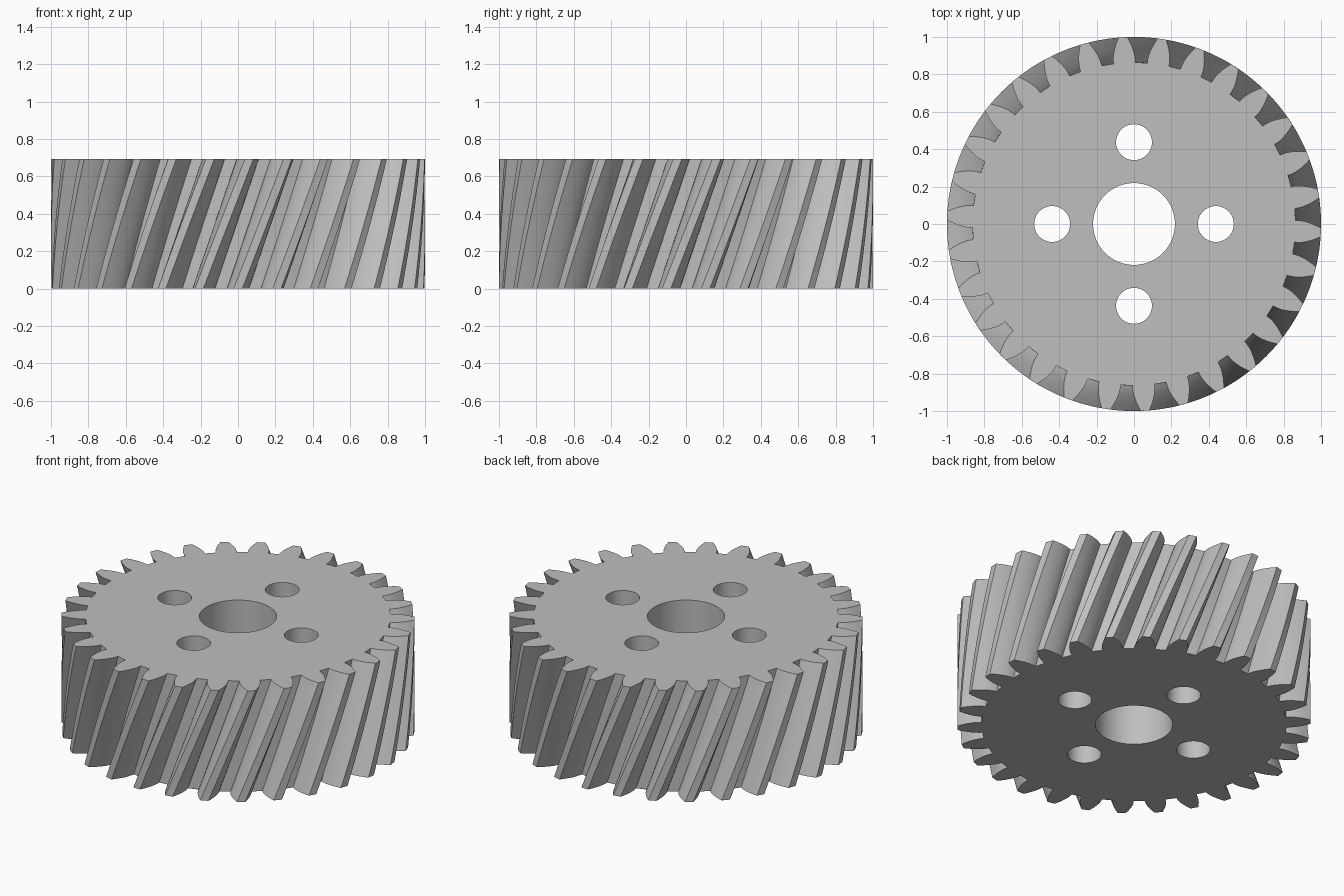
import bpy
import bmesh
from math import sin, cos, tan, acos, sqrt, pi, radians

cube = bpy.data.objects.get("Cube")
if cube:
    bpy.data.objects.remove(cube)

# Gear proportions
TEETH = 30
MODULE = 2 / (TEETH + 2)
HEIGHT = 0.693
TIP_R = 1.0
PITCH_R = MODULE * TEETH / 2
ROOT_R = PITCH_R - 1.18 * MODULE
BASE_R = PITCH_R * cos(radians(20))
TWIST = HEIGHT * tan(radians(20)) / PITCH_R
BORE_R = 3.5 * MODULE
BOLT_R = 0.096
BOLT_CIRCLE = 7 * MODULE
FLANK_STEPS = 5
HEIGHT_STEPS = 12


def involute(r):
    a = acos(min(1, BASE_R / r))
    return tan(a) - a


def half_tooth(r):
    """Half the angular thickness of a tooth at radius r."""
    return pi / (2 * TEETH) + involute(PITCH_R) - involute(max(r, BASE_R))


def tooth_outline():
    """Polar outline of all the teeth, anticlockwise."""
    radii = [ROOT_R] + [BASE_R + (TIP_R - BASE_R) * i / FLANK_STEPS
                        for i in range(FLANK_STEPS + 1)]
    points = []
    for t in range(TEETH):
        mid = 2 * pi * (t + 0.5) / TEETH
        points += [(r, mid - half_tooth(r)) for r in radii]
        points += [(r, mid + half_tooth(r)) for r in reversed(radii)]
    return [(r * cos(a), r * sin(a)) for r, a in points]


def circle(cx, cy, r, count):
    return [(cx + r * cos(2 * pi * i / count), cy + r * sin(2 * pi * i / count))
            for i in range(count)]


def add_wall(bm, outline, steps, twist):
    """Raise an outline to full height; return its bottom and top edge loops."""
    rings = []
    for s in range(steps + 1):
        f = s / steps
        c, n = cos(twist * f), sin(twist * f)
        rings.append([bm.verts.new((x * c - y * n, x * n + y * c, HEIGHT * f))
                      for x, y in outline])
    count = len(outline)
    for low, high in zip(rings, rings[1:]):
        for i in range(count):
            j = (i + 1) % count
            bm.faces.new((low[i], low[j], high[j], high[i]))
    return [[bm.edges.get((ring[i], ring[(i + 1) % count])) for i in range(count)]
            for ring in (rings[0], rings[-1])]


bm = bmesh.new()
# Twisted teeth, central bore and four bolt holes
loops = [add_wall(bm, tooth_outline(), HEIGHT_STEPS, TWIST),
         add_wall(bm, circle(0, 0, BORE_R, 64), 1, 0)]
for k in range(4):
    a = k * pi / 2
    loops.append(add_wall(bm, circle(BOLT_CIRCLE * cos(a), BOLT_CIRCLE * sin(a),
                                     BOLT_R, 40), 1, 0))

# Flat end faces pierced by the holes
for end, up in ((0, -1), (1, 1)):
    edges = [e for pair in loops for e in pair[end]]
    bmesh.ops.triangle_fill(bm, use_beauty=True, use_dissolve=False,
                            edges=edges, normal=(0, 0, up))
bmesh.ops.recalc_face_normals(bm, faces=bm.faces)

mesh = bpy.data.meshes.new("helical_gear")
bm.to_mesh(mesh)
bm.free()
gear = bpy.data.objects.new("helical_gear", mesh)
bpy.context.collection.objects.link(gear)

# Plain grey metal
grey = bpy.data.materials.new("steel_grey")
grey.use_nodes = True
colour = (0.52, 0.52, 0.52, 1)
grey.diffuse_color = colour
grey.node_tree.nodes["Principled BSDF"].inputs["Base Color"].default_value = colour
mesh.materials.append(grey)

bpy.ops.object.select_all(action="DESELECT")
gear.select_set(True)
bpy.context.view_layer.objects.active = gear
bpy.ops.object.shade_smooth_by_angle(angle=radians(30))
